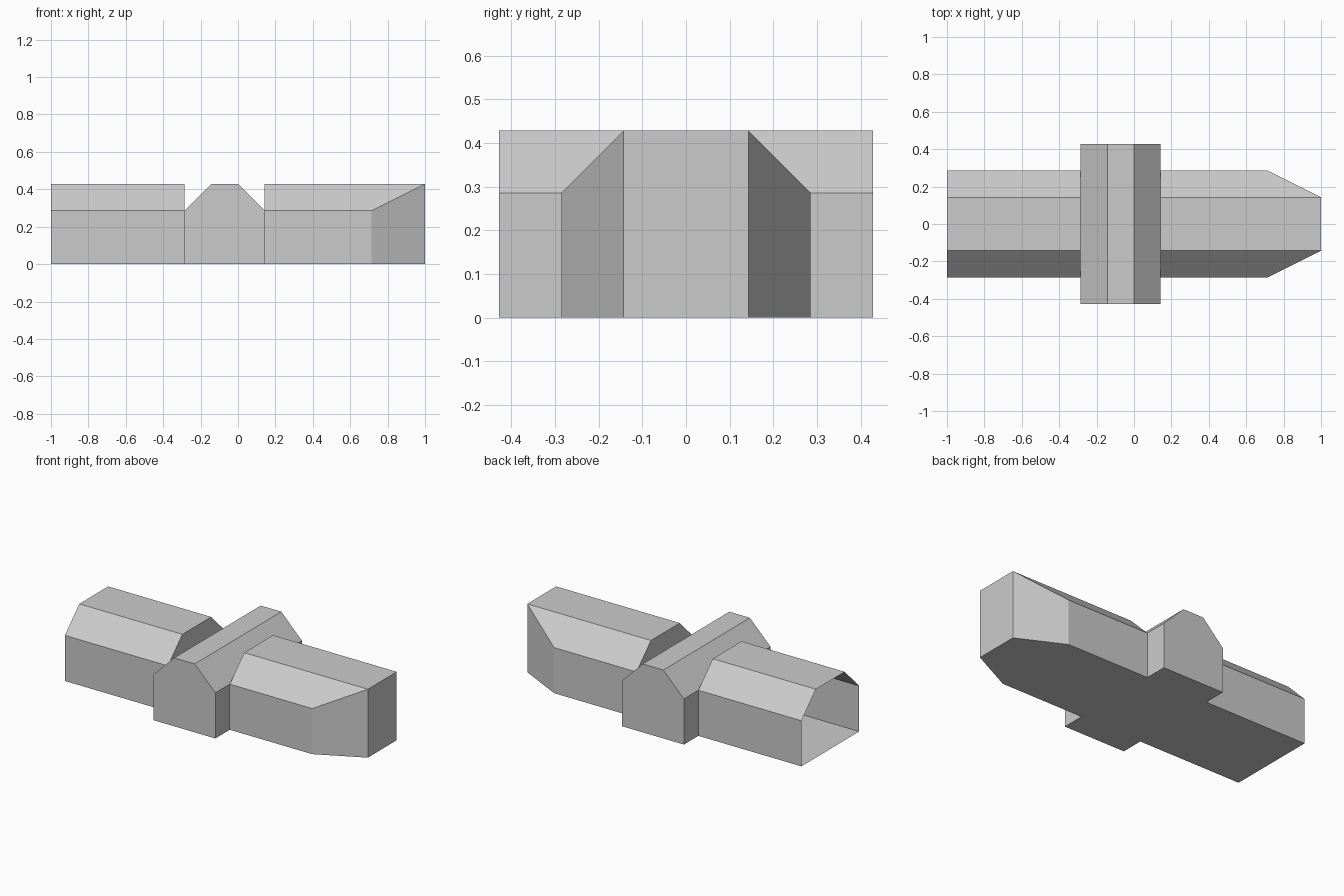
import bpy, bmesh

if "Cube" in bpy.data.objects:
    bpy.data.objects.remove(bpy.data.objects["Cube"])

U = 1 / 7  # grid unit


def profile(half):
    """Chamfered hall section: left foot, up over the roof, right foot."""
    return [(-half, 0), (-half, 2), (1 - half, 3), (half - 1, 3), (half, 2), (half, 0)]


def loft(name, sections, first=None, last=None, skip=()):
    """Skin closed sections; first/last pick the points of each end wall,
    skip lists (segment, side) pairs left open."""
    bm = bmesh.new()
    rings = [[bm.verts.new([c * U for c in p]) for p in s] for s in sections]
    for k, (a, b) in enumerate(zip(rings, rings[1:])):
        for i in range(len(a)):
            j = (i + 1) % len(a)
            if (k, i) not in skip:
                bm.faces.new((a[i], b[i], b[j], a[j]))
    if first:
        bm.faces.new([rings[0][i] for i in first])
    if last:
        bm.faces.new([rings[-1][i] for i in reversed(last)])
    bmesh.ops.remove_doubles(bm, verts=bm.verts, dist=1e-5)
    mesh = bpy.data.meshes.new(name)
    bm.to_mesh(mesh)
    bm.free()
    obj = bpy.data.objects.new(name, mesh)
    bpy.context.collection.objects.link(obj)
    return obj


def along_x(x, pts):
    return [(x, y, z) for y, z in pts]


def along_y(y, pts):
    return [(x - 0.5, y, z) for x, z in pts]


hall = profile(2)
cross = profile(1.5)
cross = [(-1.5, 0), (-1.5, 2), (-0.5, 3), (0.5, 3), (1.5, 2), (1.5, 0)]
nose = [(-1, 0), (-1, 3), (-1, 3), (1, 3), (1, 3), (1, 0)]
gable = [1, 2, 3, 4]
whole = list(range(6))

# Open-ended hall, with a gable above the crossing valley
loft("open_hall", [along_x(-7, hall), along_x(-2, hall)], last=gable)

# Closed hall with tapered end
loft("tapered_hall", [along_x(1, hall), along_x(5, hall), along_x(7, nose)],
     first=gable, last=whole)

# Crossing hall, side walls left open where the two halls join
loft("crossing_hall", [along_y(y, cross) for y in (3, 2, -2, -3)],
     first=whole, last=whole, skip={(1, 0), (1, 4)})
